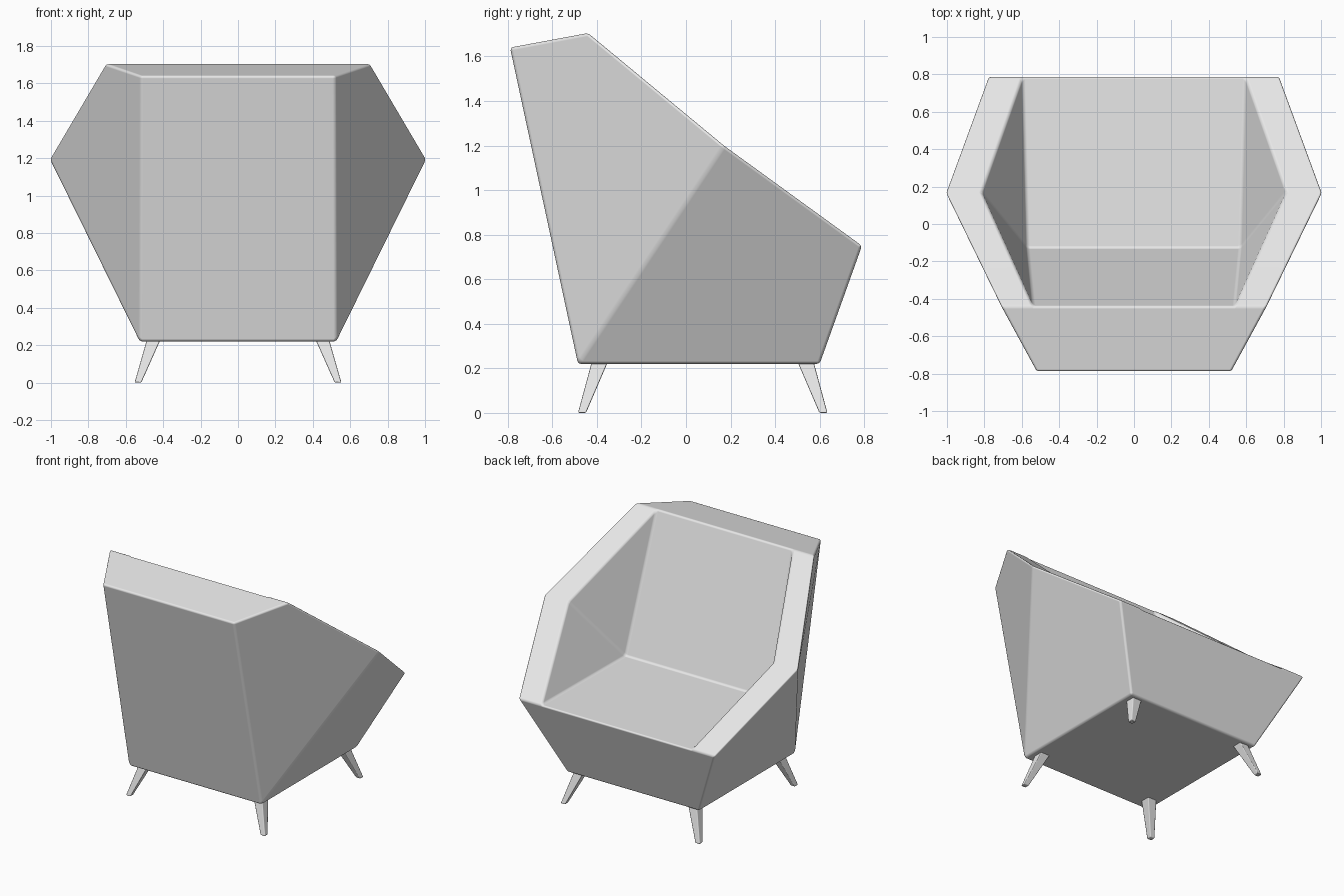
import bpy, bmesh

if "Cube" in bpy.data.objects:
    bpy.data.objects.remove(bpy.data.objects["Cube"])

fabric = bpy.data.materials.new("light grey")
fabric.diffuse_color = (0.8, 0.8, 0.8, 1)
fabric.use_nodes = True
fabric.node_tree.nodes["Principled BSDF"].inputs["Base Color"].default_value = fabric.diffuse_color


def make_object(name, bm, bevel, segments):
    bmesh.ops.recalc_face_normals(bm, faces=bm.faces)
    for f in bm.faces:
        f.smooth = True
    mesh = bpy.data.meshes.new(name)
    bm.to_mesh(mesh)
    bm.free()
    mesh.materials.append(fabric)
    ob = bpy.data.objects.new(name, mesh)
    bpy.context.collection.objects.link(ob)
    mod = ob.modifiers.new("soft edges", 'BEVEL')
    mod.width = bevel
    mod.segments = segments
    mod.limit_method = 'ANGLE'
    mod.angle_limit = 0.2
    mod.harden_normals = True
    return ob


# Faceted armchair shell: corner points of the right half
corners = {
    "base_back": (0.525, -0.485, 0.22),
    "base_front": (0.525, 0.60, 0.22),
    "back_top": (0.52, -0.79, 1.64),
    "ridge": (0.71, -0.44, 1.705),
    "arm": (1.008, 0.17, 1.20),
    "front": (0.78, 0.79, 0.75),
    "ridge_in": (0.54, -0.44, 1.705),
    "arm_in": (0.815, 0.17, 1.20),
    "front_in": (0.595, 0.79, 0.75),
    "seat_back": (0.57, -0.13, 0.76),
}
# Faces that occur on both sides
side_faces = [
    ("base_back", "back_top", "ridge", "arm"),
    ("base_back", "arm", "front", "base_front"),
    ("ridge", "ridge_in", "arm_in", "arm"),
    ("arm", "arm_in", "front_in", "front"),
    ("ridge_in", "seat_back", "arm_in"),
    ("arm_in", "seat_back", "front_in"),
]
# Edge chains that bridge from the right side to the left side
centre_faces = [
    ("base_back", "base_front"),
    ("base_back", "back_top"),
    ("back_top", "ridge", "ridge_in"),
    ("base_front", "front", "front_in"),
    ("front_in", "seat_back"),
    ("seat_back", "ridge_in"),
]
bm = bmesh.new()
right = {k: bm.verts.new(p) for k, p in corners.items()}
left = {k: bm.verts.new((-p[0], p[1], p[2])) for k, p in corners.items()}
for names in side_faces:
    bm.faces.new([right[n] for n in names])
    bm.faces.new([left[n] for n in reversed(names)])
for names in centre_faces:
    bm.faces.new([right[n] for n in names] + [left[n] for n in reversed(names)])
make_object("chair_shell", bm, 0.014, 3)


# Tapered splayed legs
def leg(name, side, foot_y, top_y):
    bm = bmesh.new()
    rings = []
    for x, y, z, r in ((0.535, foot_y, 0.0, 0.018), (0.447, top_y, 0.24, 0.037)):
        rings.append([bm.verts.new((side * x + r * a, y + r * b, z))
                      for a, b in ((-1, -1), (1, -1), (1, 1), (-1, 1))])
    bm.faces.new(rings[0])
    bm.faces.new(rings[1])
    for i in range(4):
        j = (i + 1) % 4
        bm.faces.new((rings[0][i], rings[0][j], rings[1][j], rings[1][i]))
    make_object(name, bm, 0.006, 2)


for side, label in ((1, "right"), (-1, "left")):
    leg("back_leg_" + label, side, -0.467, -0.383)
    leg("front_leg_" + label, side, 0.617, 0.533)
